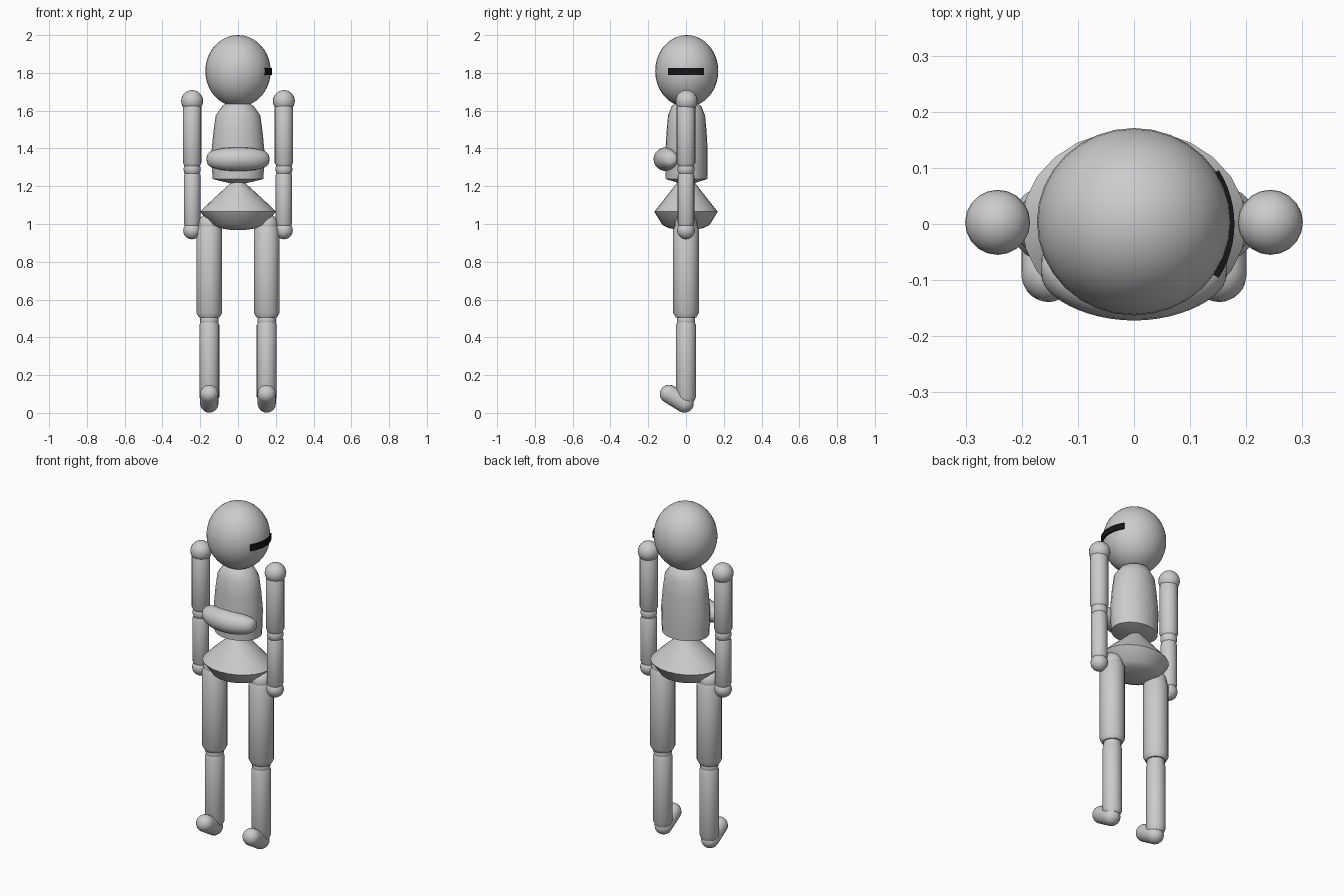
import bpy, bmesh
from math import sin, cos, pi, radians
from mathutils import Vector

if "Cube" in bpy.data.objects:
    bpy.data.objects.remove(bpy.data.objects["Cube"])


def finish(name, bm, angle=35):
    bmesh.ops.remove_doubles(bm, verts=bm.verts, dist=1e-5)
    bmesh.ops.recalc_face_normals(bm, faces=bm.faces)
    me = bpy.data.meshes.new(name)
    bm.to_mesh(me)
    bm.free()
    ob = bpy.data.objects.new(name, me)
    bpy.context.collection.objects.link(ob)
    bpy.context.view_layer.objects.active = ob
    ob.select_set(True)
    bpy.ops.object.shade_smooth_by_angle(angle=radians(angle))
    ob.select_set(False)
    return ob


def skin(name, rings, angle=35):
    """Join closed rings of points and cap both ends."""
    bm = bmesh.new()
    loops = [[bm.verts.new(p) for p in r] for r in rings]
    n = len(loops[0])
    for a, b in zip(loops, loops[1:]):
        for i in range(n):
            j = (i + 1) % n
            bm.faces.new((a[i], a[j], b[j], b[i]))
    bm.faces.new(loops[0])
    bm.faces.new(loops[-1])
    return finish(name, bm, angle)


def lathe(name, profile, x=0, y=0, n=24, angle=35):
    """Profile rows are (x radius, y radius, z)."""
    return skin(name, [[(x + rx * cos(2 * pi * i / n), y + ry * sin(2 * pi * i / n), z)
                        for i in range(n)] for rx, ry, z in profile], angle)


def ball(name, c, r, seg=20, rings=14):
    bm = bmesh.new()
    bmesh.ops.create_uvsphere(bm, u_segments=seg, v_segments=rings, radius=1)
    for v in bm.verts:
        v.co = Vector([c[k] + v.co[k] * r[k] for k in range(3)])
    return finish(name, bm, 60)


def limb(name, x, r, top, bottom, bevel):
    """Cylinder with bevelled ends."""
    e = r * 0.8
    return lathe(name, [(e, e, bottom), (r, r, bottom + bevel),
                        (r, r, top - bevel), (e, e, top)], x, n=20)


def capsule(name, a, b, r, n=16, m=6):
    a, b = Vector(a), Vector(b)
    d = (b - a).normalized()
    u = d.orthogonal().normalized()
    w = d.cross(u)
    ts = [-pi / 2 + 0.02 + (pi / 2 - 0.02) * k / m for k in range(m + 1)]
    stations = [(a, t) for t in ts] + [(b, -t) for t in reversed(ts)]
    return skin(name, [[c + d * r * sin(t) + (u * cos(q) + w * sin(q)) * r * cos(t)
                        for q in [2 * pi * i / n for i in range(n)]]
                       for c, t in stations], 60)


# head
ball("head", (0, 0.004, 1.81), (0.173, 0.167, 0.19), 32, 20)

# visor strip wrapped round the right side of the head
arc = [radians(-32.5 + 65 * k / 12) for k in range(13)]
visor = skin("visor", [[(r * cos(t), r * sin(t), z) for r, z in
                        ((0.165, 1.79), (0.179, 1.79), (0.179, 1.826), (0.165, 1.826))]
                       for t in arc])
black = bpy.data.materials.new("black")
black.diffuse_color = (0.008, 0.008, 0.01, 1)
black.use_nodes = True
black.node_tree.nodes["Principled BSDF"].inputs["Base Color"].default_value = black.diffuse_color
visor.data.materials.append(black)

# torso
lathe("torso", [(0.04, 0.035, 1.215), (0.134, 0.110, 1.238), (0.138, 0.112, 1.30),
                (0.140, 0.112, 1.385), (0.130, 0.106, 1.49), (0.118, 0.098, 1.575),
                (0.083, 0.078, 1.625), (0.04, 0.04, 1.65)], y=0.003)

# hips
lathe("hips", [(0.03, 0.026, 0.967), (0.10, 0.09, 0.978), (0.145, 0.125, 0.995),
               (0.20, 0.168, 1.065), (0.155, 0.132, 1.11), (0.09, 0.085, 1.17),
               (0.04, 0.05, 1.215), (0.025, 0.03, 1.24)], angle=40)

# chest roll, curving round the front of the torso
rings = []
for k in range(25):
    t = -pi / 2 + 0.03 + (pi - 0.06) * k / 24
    px = 0.166 * sin(t)
    s = cos(t) ** 0.6
    rings.append([(px, -0.108 + 1.1 * px * px + 0.064 * s * cos(q), 1.343 + 0.063 * s * sin(q))
                  for q in [2 * pi * i / 20 for i in range(20)]])
skin("chest_roll", rings, 60)

for side, s in (("left", -1), ("right", 1)):
    # arms
    x = 0.243 * s
    ball(side + "_shoulder", (x, 0.003, 1.651), (0.058,) * 3)
    limb(side + "_upper_arm", x, 0.049, 1.64, 1.305, 0.018)
    ball(side + "_elbow", (x, 0, 1.29), (0.045,) * 3)
    limb(side + "_forearm", x, 0.044, 1.275, 0.985, 0.018)
    ball(side + "_hand", (x, 0, 0.966), (0.047,) * 3)
    # legs
    x = 0.152 * s
    ball(side + "_hip_joint", (x, 0, 0.995), (0.06,) * 3)
    limb(side + "_thigh", x, 0.068, 0.995, 0.505, 0.025)
    ball(side + "_knee", (x, 0, 0.49), (0.049,) * 3)
    limb(side + "_shin", x, 0.053, 0.49, 0.06, 0.025)
    capsule(side + "_foot", (x, -0.09, 0.1), (x, -0.008, 0.05), 0.049)
